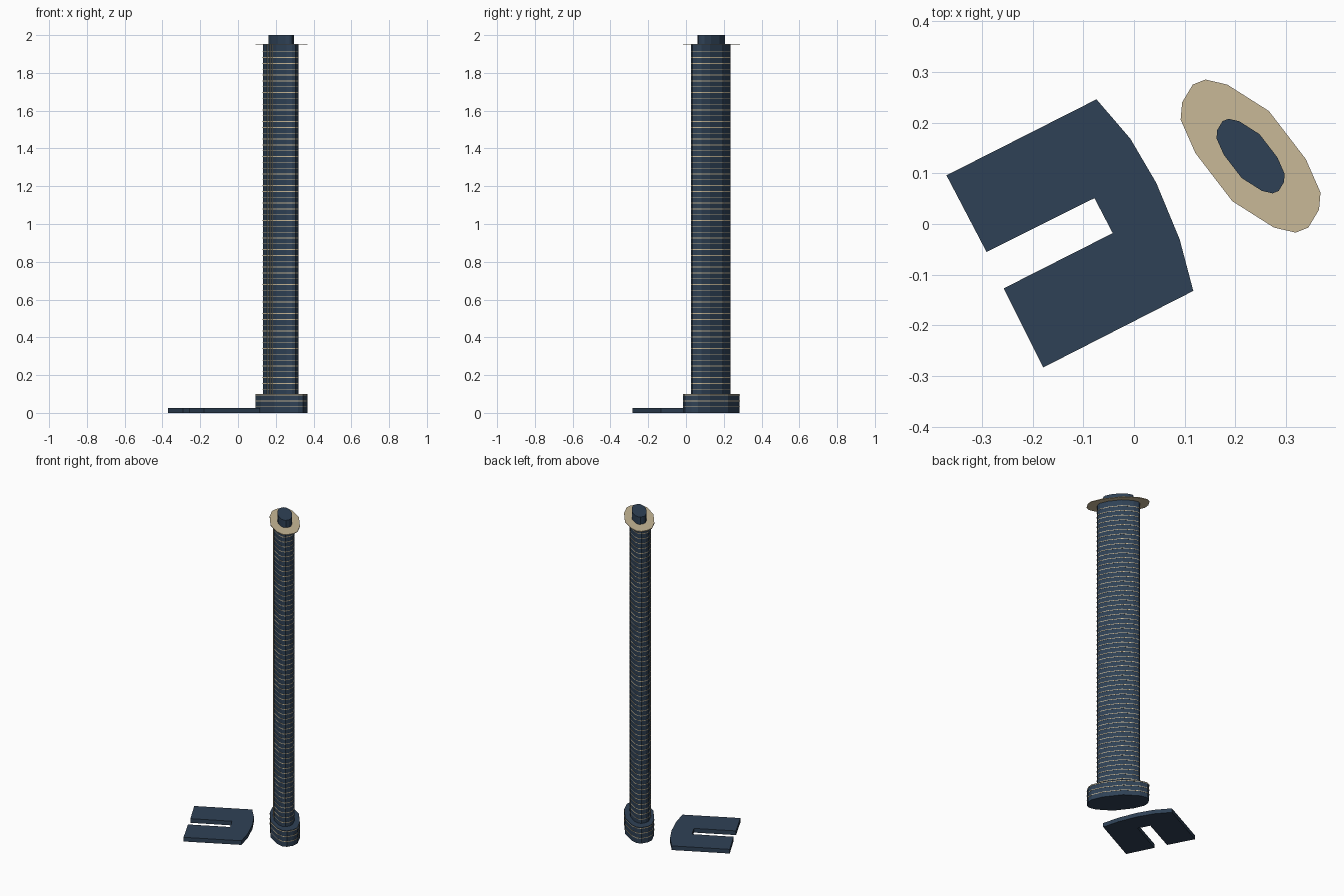
import bpy

if "Cube" in bpy.data.objects:
    bpy.data.objects.remove(bpy.data.objects["Cube"])

def material(name, rgb):
    m = bpy.data.materials.new(name)
    m.diffuse_color = (*rgb, 1)
    m.use_nodes = True
    m.node_tree.nodes["Principled BSDF"].inputs["Base Color"].default_value = m.diffuse_color
    return m

GLASS = material("dark_glass", (0.028, 0.053, 0.092))
STONE = material("pale_concrete", (0.58, 0.48, 0.31))

def prisms(name, outline, spans, mat):
    """Extrude one counter-clockwise outline through each (bottom, top) span."""
    verts, faces, n = [], [], len(outline)
    for z0, z1 in spans:
        b = len(verts)
        verts += [(x, y, z0) for x, y in outline] + [(x, y, z1) for x, y in outline]
        faces.append([b + i for i in reversed(range(n))])
        faces.append([b + n + i for i in range(n)])
        faces += [[b + i, b + (i + 1) % n, b + n + (i + 1) % n, b + n + i] for i in range(n)]
    me = bpy.data.meshes.new(name)
    me.from_pydata(verts, [], faces)
    me.materials.append(mat)
    ob = bpy.data.objects.new(name, me)
    bpy.context.collection.objects.link(ob)
    return ob

# Tower plan: half of the 14-sided lens, the rest by point symmetry
half = [(0.138, -0.072), (0.135, -0.106), (0.114, -0.141), (0.089, -0.151),
        (0.046, -0.141), (-0.036, -0.089), (-0.109, 0.006)]
half = half[::-1]
plan = half + [(-x, -y) for x, y in half]

def lens(s, cx=0.230, cy=0.134):
    return [(cx + s * x, cy + s * y) for x, y in plan]

C = (0.226, 0.131)
STEP, T = 0.0308, 0.004

# Low podium building with a slot and curved side
podium = [(-0.074, 0.246), (-0.37, 0.096), (-0.291, -0.055), (-0.078, 0.051),
          (-0.042, -0.018), (-0.257, -0.127), (-0.179, -0.283), (0.117, -0.132),
          (0.090, -0.030), (0.044, 0.081), (-0.007, 0.168)]
prisms("podium", podium, [(0, 0.026)], GLASS)

# Tower base, shaft and roof core
prisms("tower_base", lens(0.99), [(0, 0.1)], GLASS)
prisms("tower_shaft", lens(0.684, *C), [(0.1, 1.951)], GLASS)
prisms("roof_core", lens(0.487), [(1.951, 2.0)], GLASS)

# Floor slabs and roof canopy
levels = [STEP * i for i in range(1, 64)]
prisms("base_floor_slabs", lens(1.0), [(z, z + T) for z in levels if z < 0.1], STONE)
prisms("shaft_floor_slabs", lens(0.692, *C), [(z, z + T) for z in levels if 0.1 < z < 1.94], STONE)
prisms("roof_canopy", lens(1.0), [(1.950, 1.954)], STONE)

# Thin upright mullions on the front-left facet
a, b = (0.151, 0.135), (0.201, 0.070)
for i, t in enumerate((0.08, 0.38, 0.6)):
    x, y = a[0] + t * (b[0] - a[0]), a[1] + t * (b[1] - a[1])
    w = 0.002
    prisms(f"mullion_{i + 1}", [(x - w, y - w), (x + w, y - w), (x + w, y + w), (x - w, y + w)],
           [(0.1, 1.95)], STONE)
